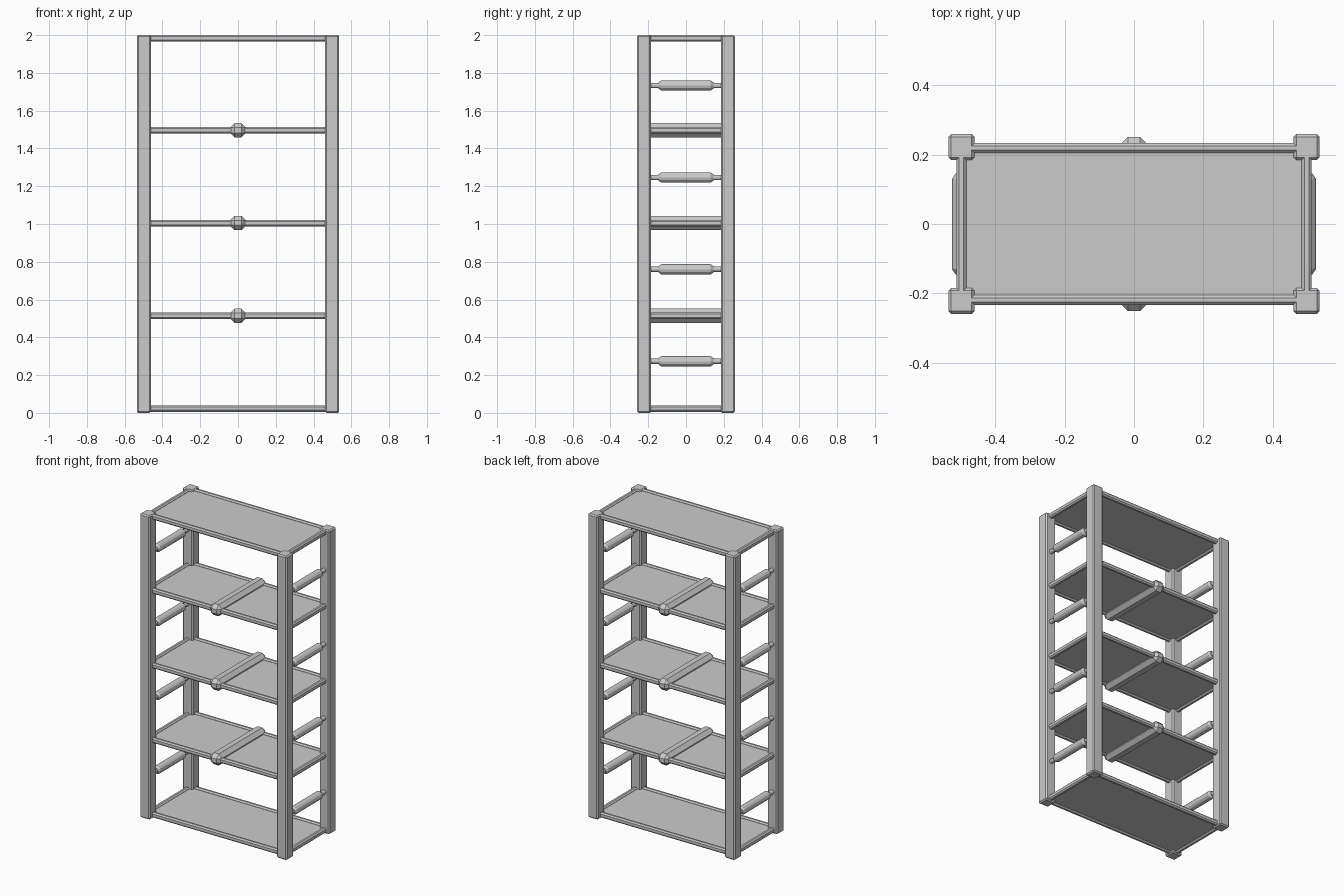
import bpy, bmesh
from mathutils import Matrix

if "Cube" in bpy.data.objects:
    bpy.data.objects.remove(bpy.data.objects["Cube"])

PX, PY = 0.498, 0.222                       # post centres
LEVELS = [0.023, 0.514, 1.005, 1.496, 1.983]  # shelf heights


def finish(name, bm):
    bmesh.ops.recalc_face_normals(bm, faces=bm.faces)
    mesh = bpy.data.meshes.new(name)
    bm.to_mesh(mesh)
    bm.free()
    obj = bpy.data.objects.new(name, mesh)
    bpy.context.collection.objects.link(obj)
    return obj


def box(name, centre, size, chamfer=0.0, long_axis=None):
    """Box with chamfered edges; long_axis limits chamfers to edges along it."""
    bm = bmesh.new()
    bmesh.ops.create_cube(bm, size=1.0)
    bmesh.ops.scale(bm, vec=size, verts=bm.verts)
    if chamfer:
        edges = bm.edges[:]
        if long_axis is not None:
            edges = [e for e in edges
                     if abs(e.verts[0].co[long_axis] - e.verts[1].co[long_axis]) > 1e-5]
        bmesh.ops.bevel(bm, geom=edges, offset=chamfer, segments=1,
                        profile=0.5, affect='EDGES')
    bmesh.ops.translate(bm, vec=centre, verts=bm.verts)
    return finish(name, bm)


def roller(name, x, z, sides=12):
    """Turned side bar along y: thin ends and a thick, chamfered middle."""
    profile = [(-0.19, 0.014), (-0.145, 0.014), (-0.145, 0.017), (-0.13, 0.027),
               (0.13, 0.027), (0.145, 0.017), (0.145, 0.014), (0.19, 0.014)]
    bm = bmesh.new()
    rings = []
    for y, r in profile:
        ring = bmesh.ops.create_circle(bm, segments=sides, radius=r)['verts']
        bmesh.ops.transform(bm, verts=ring, matrix=Matrix.Translation((x, y, z))
                            @ Matrix.Rotation(1.5707963, 4, 'X'))
        rings.append(ring)
    for a, b in zip(rings, rings[1:]):
        for i in range(sides):
            j = (i + 1) % sides
            bm.faces.new((a[i], a[j], b[j], b[i]))
    bm.faces.new(rings[0])
    bm.faces.new(rings[-1])
    return finish(name, bm)


# Corner posts
for sx in (-1, 1):
    for sy in (-1, 1):
        box("corner_post", (sx * PX, sy * PY, 1.0), (0.075, 0.075, 2.0), 0.008)

# Shelves with their rim rails
for i, z in enumerate(LEVELS):
    box("shelf_panel", (0, 0, z), (2 * PX, 2 * PY - 0.005, 0.014))
    for s in (-1, 1):
        box("long_rail", (0, s * 0.219, z), (2 * PX, 0.028, 0.034), 0.008, 0)
        box("side_rail", (s * PX, 0, z), (0.029, 2 * PY, 0.034), 0.008, 1)
    # Cross beam under and over the middle shelves
    if 0 < i < 4:
        box("cross_beam", (0, 0, z), (0.084, 0.502, 0.076), 0.024)

# Side rollers between shelves
for z in (0.273, 0.76, 1.246, 1.733):
    for s in (-1, 1):
        roller("side_roller", s * PX, z)
